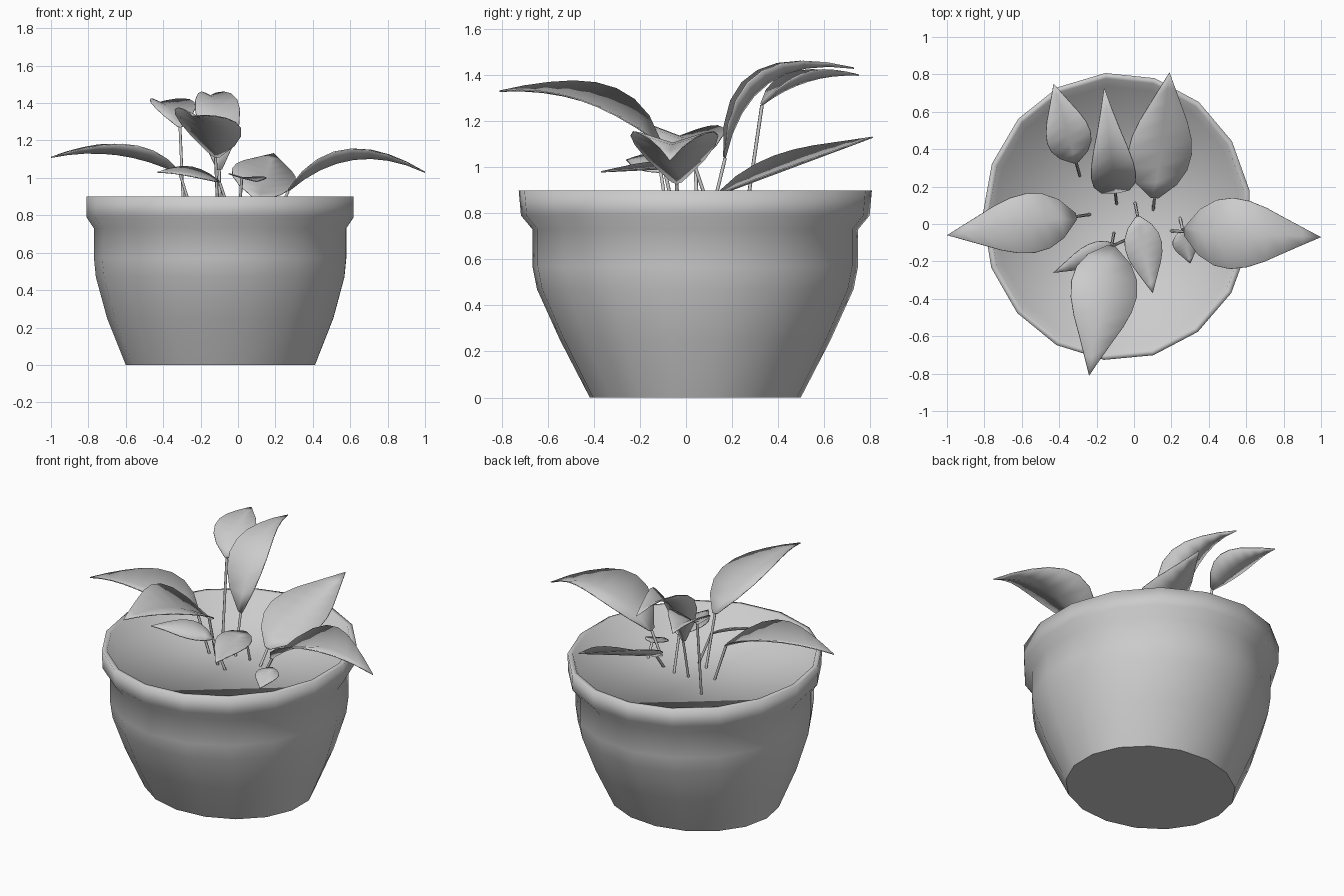
import bpy, bmesh
from math import sin, cos, radians, tau
from mathutils import Vector

cube = bpy.data.objects.get("Cube")
if cube:
    bpy.data.objects.remove(cube)

shade = (0.6, 0.6, 0.6, 1)
grey = bpy.data.materials.new("plain_grey")
grey.use_nodes = True
grey.diffuse_color = shade
grey.node_tree.nodes["Principled BSDF"].inputs["Base Color"].default_value = shade


def add_mesh(name, bm):
    mesh = bpy.data.meshes.new(name)
    for face in bm.faces:
        face.smooth = True
    bm.to_mesh(mesh)
    bm.free()
    mesh.materials.append(grey)
    obj = bpy.data.objects.new(name, mesh)
    bpy.context.collection.objects.link(obj)
    return obj


# Pot: slightly oval rings (x radius, y radius, height), up the outside, over the rim, down to the soil
SIDES = 17
SOIL = 0.79
centre = Vector((-0.09, 0.04, 0))
rings = [(0.51, 0.46, 0), (0.61, 0.59, 0.25), (0.67, 0.69, 0.47), (0.68, 0.71, 0.57),
         (0.68, 0.71, 0.73), (0.72, 0.76, 0.79), (0.72, 0.77, 0.9),
         (0.69, 0.74, 0.9), (0.66, 0.7, SOIL)]
bm = bmesh.new()
loops = []
for rx, ry, z in rings:
    angles = [radians(95) + tau * i / SIDES for i in range(SIDES)]
    loops.append([bm.verts.new(centre + Vector((rx * cos(a), ry * sin(a), z))) for a in angles])
for low, high in zip(loops, loops[1:]):
    for i in range(SIDES):
        j = (i + 1) % SIDES
        bm.faces.new((low[i], low[j], high[j], high[i]))
underside = bm.faces.new(loops[0][::-1])
bm.faces.new(loops[-1])
for edge in underside.edges:
    edge.smooth = False
add_mesh("pot_with_soil", bm)


# Stem: thin tube from the soil to the base of a leaf
def stem(name, foot, top):
    curve = bpy.data.curves.new(name, "CURVE")
    curve.dimensions = "3D"
    curve.bevel_depth = 0.008
    curve.bevel_resolution = 1
    curve.use_fill_caps = True
    line = curve.splines.new("POLY")
    line.points.add(1)
    for point, place in zip(line.points, (foot, top)):
        point.co = (*place, 1)
    curve.materials.append(grey)
    bpy.context.collection.objects.link(bpy.data.objects.new(name, curve))


# Leaf: blade with an arched midrib, edges folded up by fold, left edge raised by tilt
WIDTHS = [0.12, 0.65, 0.92, 1, 0.93, 0.75, 0.5, 0.25, 0]


def leaf(name, base, tip, width, arch=0, fold=0, tilt=0):
    base, tip = Vector(base), Vector(tip)
    along = (tip - base).normalized()
    side = along.cross(Vector((0, 0, 1))).normalized()
    up = side.cross(along)
    left = up * (fold + tilt) - side * width
    right = up * (fold - tilt) + side * width
    bm = bmesh.new()
    rows = []
    for k, w in enumerate(WIDTHS):
        t = k / (len(WIDTHS) - 1)
        p = base.lerp(tip, t) + up * arch * 4 * t * (1 - t)
        if w:
            rows.append([bm.verts.new(q) for q in (p + left * w, p, p + right * w)])
        else:
            rows.append([bm.verts.new(p)] * 3)
    for a, b in zip(rows, rows[1:]):
        for s in range(2):
            # repeated corners at the tip collapse into triangles
            bm.faces.new(list(dict.fromkeys((a[s], a[s + 1], b[s + 1], b[s]))))
    bmesh.ops.recalc_face_normals(bm, faces=bm.faces)
    blade = add_mesh(name + "_leaf", bm)
    solid = blade.modifiers.new("thickness", "SOLIDIFY")
    solid.thickness = 0.006
    solid.offset = 0
    foot = base - along * 0.08
    foot.z = SOIL - 0.02
    stem(name + "_stem", foot, base)


leaf("right_side", base=(-0.31, 0.04, 1.02), tip=(-1, -0.06, 1.11), width=0.16, arch=0.06, fold=0.06)
leaf("left_side", base=(0.27, -0.04, 0.93), tip=(1, -0.07, 1.03), width=0.19, arch=0.12, fold=0.06)
leaf("front", base=(-0.12, -0.12, 1.11), tip=(-0.24, -0.81, 1.33), width=0.18, arch=0.07, fold=0.05, tilt=-0.04)
leaf("back_wide", base=(0.11, 0.14, 0.88), tip=(0.19, 0.81, 1.13), width=0.17, fold=0.04, tilt=0.04)
leaf("back_tall", base=(-0.1, 0.17, 1.04), tip=(-0.16, 0.73, 1.43), width=0.12, arch=0.16, fold=0.07)
leaf("back_small", base=(-0.31, 0.33, 1.27), tip=(-0.43, 0.75, 1.4), width=0.12, arch=0.04, fold=0.05)
leaf("middle", base=(0.02, 0.04, 1), tip=(0.1, -0.37, 0.98), width=0.1, fold=0.02, tilt=-0.01)
leaf("front_small", base=(-0.1, -0.11, 0.98), tip=(-0.43, -0.26, 1.03), width=0.06, arch=0.02, fold=0.01, tilt=-0.03)
leaf("low_small", base=(0.26, -0.03, 0.86), tip=(0.3, -0.21, 0.81), width=0.07, fold=0.01)
